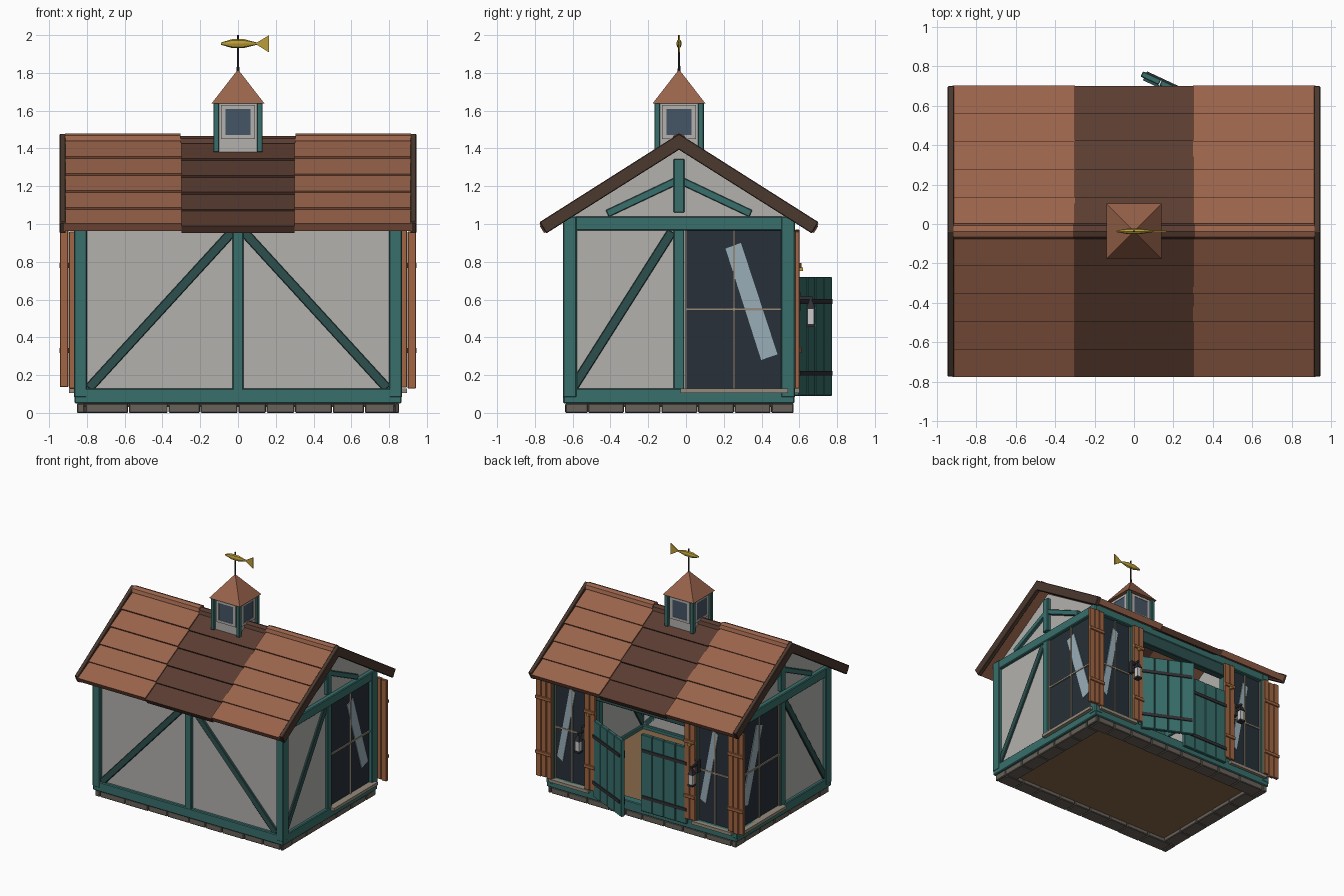
import bpy, bmesh, math, random
from mathutils import Vector, Matrix

if "Cube" in bpy.data.objects:
    bpy.data.objects.remove(bpy.data.objects["Cube"])
random.seed(4)
CY = -0.037                      # ridge line / building centre in y
YF, YB = -0.65, 0.575            # outer faces of front and back timbers


def mat(name, r, g, b):
    m = bpy.data.materials.new(name)
    m.diffuse_color = (r, g, b, 1)
    m.use_nodes = True
    m.node_tree.nodes["Principled BSDF"].inputs["Base Color"].default_value = m.diffuse_color
    return m


TEAL = mat("teal_timber", .04, .16, .15)
DARK = mat("dark_teal_timber", .025, .08, .075)
ORANGE = mat("orange_wood", .36, .13, .055)
BROWN = mat("dark_wood", .07, .04, .028)
ROOF = mat("roof_tile", .32, .125, .07)
ROOF2 = mat("roof_tile_dark", .10, .045, .03)
PLASTER = mat("plaster", .45, .44, .42)
GLASS = mat("dark_glass", .02, .03, .04)
SHINE = mat("glass_shine", .32, .42, .48)
CREAM = mat("muntin", .3, .26, .2)
STONE = mat("stone", .14, .12, .1)
FLOOR = mat("floor_wood", .25, .14, .07)
GOLD = mat("gold", .5, .34, .04)
IRON = mat("iron", .03, .03, .035)
LAMP = mat("lamp_glass", .8, .8, .8)


def finish(name, bm, m, bevel=0):
    bmesh.ops.recalc_face_normals(bm, faces=bm.faces)
    me = bpy.data.meshes.new(name)
    bm.to_mesh(me)
    bm.free()
    me.materials.append(m)
    o = bpy.data.objects.new(name, me)
    bpy.context.collection.objects.link(o)
    if bevel:
        b = o.modifiers.new("bevel", 'BEVEL')
        b.width = bevel
        b.segments = 1
    return o


def prism(name, pts, axis, a, b, m, bevel=0):
    """Extrude a 2D outline along axis x (pts are y,z) or y (pts are x,z) or z (pts are x,y)."""
    a, b = min(a, b), max(a, b)
    put = {'x': lambda p, t: (t, p[0], p[1]), 'y': lambda p, t: (p[0], t, p[1]),
           'z': lambda p, t: (p[0], p[1], t)}[axis]
    bm = bmesh.new()
    lo = [bm.verts.new(put(p, a)) for p in pts]
    hi = [bm.verts.new(put(p, b)) for p in pts]
    bm.faces.new(lo)
    bm.faces.new(hi[::-1])
    n = len(pts)
    for i in range(n):
        bm.faces.new((lo[i], lo[(i + 1) % n], hi[(i + 1) % n], hi[i]))
    return finish(name, bm, m, bevel)


def box(name, x0, x1, y0, y1, z0, z1, m, bevel=0):
    return prism(name, [(x0, y0), (x1, y0), (x1, y1), (x0, y1)], 'z', z0, z1, m, bevel)


def brace(name, p, q, w, axis, a, b, m):
    """Straight bar of width w between two points of a wall plane."""
    p, q = Vector(p), Vector(q)
    d = (q - p).normalized() * w / 2
    n = Vector((-d.y, d.x))
    return prism(name, [p + n, q + n, q - n, p - n], axis, a, b, m, .004)


def cone(name, r1, r2, z0, z1, x, y, m, seg, turn=0):
    bm = bmesh.new()
    bmesh.ops.create_cone(bm, cap_ends=True, segments=seg, radius1=r1, radius2=r2, depth=z1 - z0,
                          matrix=Matrix.Translation((x, y, (z0 + z1) / 2)) @ Matrix.Rotation(turn, 4, 'Z'))
    return finish(name, bm, m)


# stone plinth ring and underside
cuts = [-.855, -.81, -.58, -.37, -.2, 0, .15, .3, .5, .67, .83, .855]
for a, b in zip(cuts, cuts[1:]):
    for y0, y1 in ((-.64, -.52), (.45, .57)):
        box("plinth_stone", a + .002, b - .002, y0 + random.uniform(0, .006), y1, 0, .05, STONE, .005)
for s in (-1, 1):
    for i in range(5):
        y = -.52 + i * .194
        box("plinth_stone_side", *sorted((s * .735, s * .85)), y + .002, y + .192, 0, .05, STONE, .005)
box("floor", -.83, .83, -.62, .55, .03, .1, FLOOR)

# sills, wall plates and corner posts
for y0, y1 in ((YF, YF + .07), (YB - .07, YB)):
    box("sill_beam", -.865, .865, y0, y1, .05, .13, TEAL, .006)
    box("wall_plate", -.865, .865, y0, y1, .965, 1.04, TEAL, .006)
    for s in (-1, 1):
        box("corner_post", *sorted((s * .80, s * .868)), y0 - .002, y1 + .002, .08, 1.04, TEAL, .006)
for s in (-1, 1):
    xs = sorted((s * .795, s * .865))
    box("side_sill_beam", *xs, YF + .03, YB - .03, .05, .13, TEAL, .006)
    box("side_wall_plate", *xs, YF + .03, YB - .03, .965, 1.04, TEAL, .006)

# front wall
box("front_wall", -.82, .82, -.625, -.60, .1, 1.0, PLASTER)
box("front_middle_post", -.03, .03, YF, -.6, .12, .97, TEAL, .005)
for s in (-1, 1):
    brace("front_brace", (s * .79, .13), (s * .03, .96), .05, 'y', YF + .006, -.6, DARK)


def window(name, axis, lo, hi, plane, s):
    """Leaded window on a wall: axis is the wall normal, s the outward sign."""
    def bar(n, a, b, z0, z1, d0, d1, m):
        prism(n, [(a, z0), (b, z0), (b, z1), (a, z1)], axis, plane + s * d0, plane + s * d1, m)
    mid, w = (lo + hi) / 2, hi - lo
    bar(name + "_glass", lo, hi, .12, .97, -.02, 0, GLASS)
    bar(name + "_vertical_bar", mid - .005, mid + .005, .13, .965, -.01, .01, CREAM)
    bar(name + "_cross_bar", lo, hi, .542, .556, -.01, .01, CREAM)
    for e in (lo, hi):
        bar(name + "_edge_bar", e - .006, e + .006, .13, .965, -.01, .01, CREAM)
    bar(name + "_ledge", lo - .03, hi + .03, .105, .13, -.02, .055, CREAM)
    f = lambda t: lo + w * t
    prism(name + "_shine", [(f(.41), .87), (f(.57), .9), (f(.95), .31), (f(.78), .28)], axis,
          plane, plane + s * .006, SHINE)


# side walls, gables and side windows
rise = .63
for s in (-1, 1):
    xo, xi = s * .86, s * .80
    box("side_wall", *sorted((s * .81, s * .84)), -.62, CY, .1, 1.0, PLASTER)
    box("side_middle_post", *sorted((xo, xi)), CY - .03, CY + .03, .12, .97, TEAL, .005)
    brace("side_brace", (-.6, .13), (-.075, .96), .05, 'x', xi, xo - s * .006, DARK)
    window("side_window", 'x', 0, .51, s * .84, s)
    prism("gable_wall", [(CY - .59, 1.03), (CY + .59, 1.03), (CY, 1.40)], 'x', s * .80, s * .83, PLASTER)
    box("gable_king_post", *sorted((s * .81, s * .86)), CY - .028, CY + .028, 1.06, 1.345, TEAL, .004)
    for t in (-1, 1):
        brace("gable_strut", (CY + t * .38, 1.055), (CY + t * .02, 1.225), .04, 'x', s * .81, s * .855, TEAL)

# back wall: windows, shutters, door frame, lanterns
for s in (-1, 1):
    window("back_window", 'y', min(s * .5, s * .8), max(s * .5, s * .8), .545, 1)
    box("door_post", *sorted((s * .43, s * .5)), YB - .07, YB, .12, .97, TEAL, .005)
    for a, b in ((.405, .505), (.80, .945)):
        n = 2 if b < .6 else 3
        w = (b - a) / n
        for i in range(n):
            dz = random.uniform(-.006, .006)
            box("shutter_board", *sorted((s * (a + i * w + .002), s * (a + (i + 1) * w - .002))),
                .578, .602, .135 + dz, .965 + dz, ORANGE, .003)
        for z in (.33, .78):
            box("shutter_batten", *sorted((s * a, s * b)), .6, .612, z - .014, z + .014, ORANGE, .003)
    x = s * .515
    box("lantern_arm", x - .008, x + .008, .6, .67, .60, .615, IRON)
    box("lantern_wall_plate", x - .015, x + .015, .57, .605, .54, .64, IRON)
    cone("lantern_top", .034, .006, .55, .605, x, .66, IRON, 4, math.pi / 4)
    box("lantern_glass", x - .018, x + .018, .642, .678, .47, .55, LAMP)
    box("lantern_base", x - .023, x + .023, .637, .683, .455, .47, IRON)
    box("shutter_catch", s * .46 - .01, s * .46 + .01, .6, .62, .75, .77, GOLD)
box("door_lintel", -.45, .45, .51, .57, .87, .97, DARK, .005)


# lower double door: one leaf closed, one ajar
def door(s, angle):
    parts = [box("door_board", *sorted((-s * (.105 * i + .002), -s * (.105 * i + .103))), -.03, 0, .09, .72,
                 TEAL, .004) for i in range(4)]
    for z in (.21, .59):
        parts.append(box("door_strap", *sorted((0, -s * .40)), -.004, .008, z - .013, z + .013, IRON))
        parts.append(box("door_rail", *sorted((-s * .02, -s * .4)), -.042, -.03, z - .03, z + .03, DARK))
    for p in parts:
        p.matrix_world = Matrix.Translation((s * .425, .598, 0)) @ Matrix.Rotation(angle, 4, 'Z')


door(1, math.radians(-25))
door(-1, 0)

# roof: overlapping courses in three sections
n = Vector((rise, 1)).normalized()
for t in (-1, 1):
    for k, (x0, x1) in enumerate(((-.92, -.3), (-.3, .3), (.3, .92))):
        for i in range(5):
            drop = .01 if k == 1 else 0
            d0, d1 = .142 * i, .142 * (i + 1) + (.008 if i < 4 else .004)
            j = random.uniform(-.003, .003)
            prof = []
            for d, h in ((d0, 0), (d1, 0), (d1, .045 + j), (d0, .033)):
                off = n * h if d > 0 else Vector((0, h / n.y))
                prof.append((CY + t * (d + off.x), 1.412 - rise * d - drop + off.y))
            prism("roof_course", prof, 'x', x0, x1, ROOF2 if k == 1 else ROOF)
for k, (x0, x1) in enumerate(((-.915, -.305), (-.305, .305), (.305, .915))):
    z = 1.465 if k == 1 else 1.48
    prism("ridge_cap", [(CY - .04, z - .04), (CY - .03, z - .012), (CY, z), (CY + .03, z - .012),
                        (CY + .04, z - .04), (CY, z - .03)], 'x', x0, x1, ROOF2 if k == 1 else ROOF)
for s in (-1, 1):
    prism("barge_board", [(CY, 1.478), (CY + .738, 1.01), (CY + .703, .95), (CY, 1.393),
                          (CY - .703, .95), (CY - .738, 1.01)], 'x', s * .912, s * .945, BROWN, .004)

# cupola
box("cupola_body", -.11, .11, CY - .11, CY + .11, 1.36, 1.64, PLASTER)
for sx in (-1, 1):
    for sy in (-1, 1):
        px, py = sx * .116, CY + sy * .116
        box("cupola_post", px - .015, px + .015, py - .015, py + .015, 1.38, 1.64, TEAL, .003)
for i in range(4):
    R = Matrix.Translation((0, CY, 0)) @ Matrix.Rotation(i * math.pi / 2, 4, 'Z')
    box("cupola_window", -.066, .066, -.118, -.1, 1.47, 1.61, mat("blue_glass", .06, .09, .13)).matrix_world = R
    for a, b, z0, z1 in ((-.09, -.066, 1.45, 1.63), (.066, .09, 1.45, 1.63),
                         (-.066, .066, 1.61, 1.63), (-.066, .066, 1.45, 1.47)):
        box("cupola_window_frame", a, b, -.121, -.1, z0, z1, PLASTER).matrix_world = R
cone("cupola_roof", .14 * math.sqrt(2), .004, 1.638, 1.815, 0, CY, ROOF, 4, math.pi / 4)

# weather vane
cone("vane_pole", .007, .005, 1.79, 2.0, 0, CY, IRON, 8)
bm = bmesh.new()
bmesh.ops.create_cone(bm, cap_ends=True, segments=8, radius1=.006, radius2=.024, depth=.06,
                      matrix=Matrix.Translation((0, 0, -.06)))
bmesh.ops.create_cone(bm, cap_ends=True, segments=8, radius1=.024, radius2=.024, depth=.06)
bmesh.ops.create_cone(bm, cap_ends=True, segments=8, radius1=.024, radius2=.006, depth=.07,
                      matrix=Matrix.Translation((0, 0, .065)))
bmesh.ops.transform(bm, verts=bm.verts, matrix=Matrix.Translation((0, CY, 1.955)) @
                    Matrix.Diagonal((1, .6, 1, 1)) @ Matrix.Rotation(math.pi / 2, 4, 'Y'))
finish("vane_body", bm, GOLD)
prism("vane_tail", [(.09, 1.955), (.165, 2.0), (.165, 1.908)], 'y', CY - .004, CY + .004, GOLD)
